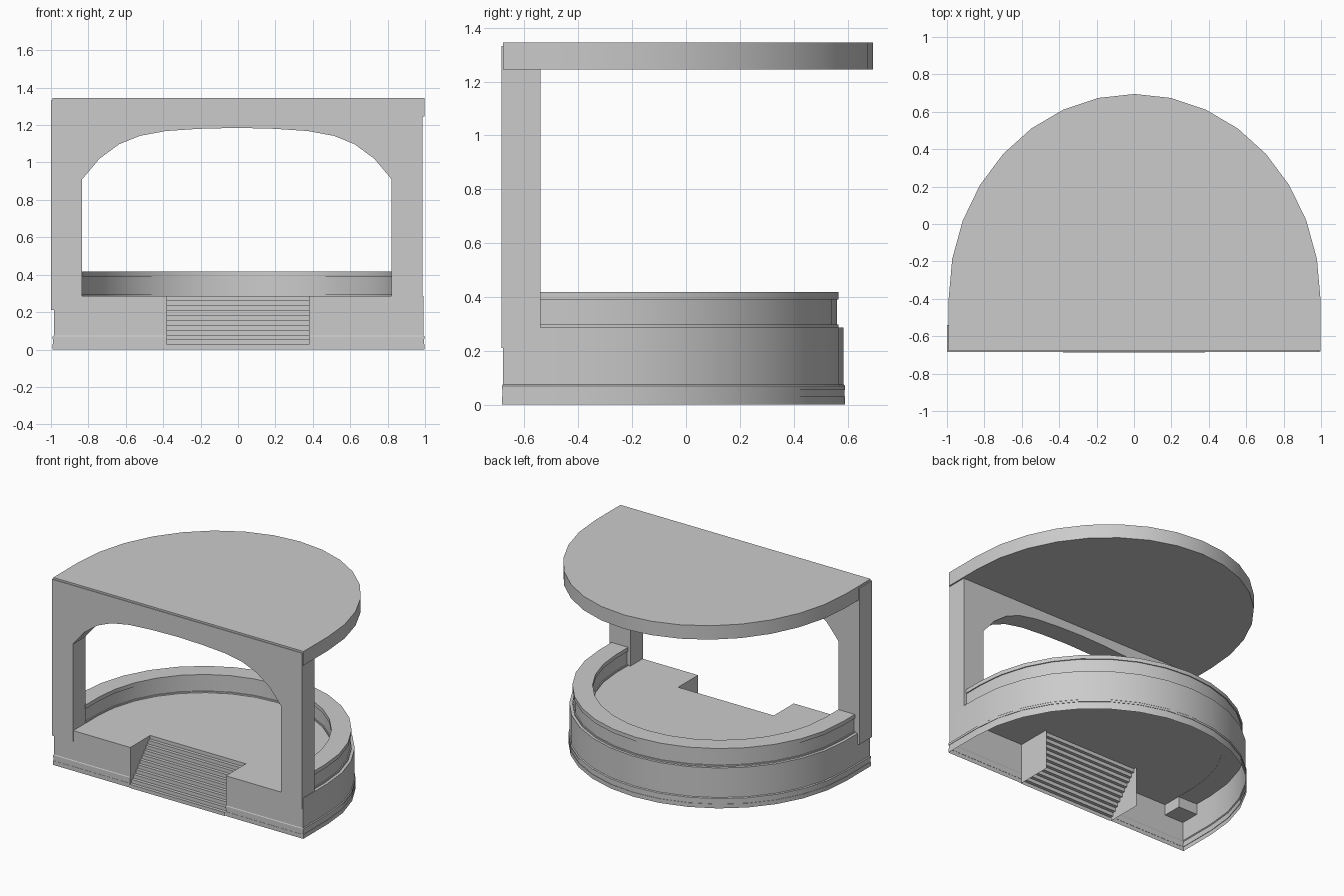
import bpy, bmesh, math

if "Cube" in bpy.data.objects:
    bpy.data.objects.remove(bpy.data.objects["Cube"])

CX = 0.003          # plan centre of the round parts
CY = -0.40          # where straight sides turn into the curved back
SEG = 16


def finish(name, bm, recalc=True):
    if recalc:
        bmesh.ops.recalc_face_normals(bm, faces=bm.faces)
    me = bpy.data.meshes.new(name)
    bm.to_mesh(me)
    bm.free()
    ob = bpy.data.objects.new(name, me)
    bpy.context.collection.objects.link(ob)
    bpy.ops.object.select_all(action='DESELECT')
    ob.select_set(True)
    bpy.context.view_layer.objects.active = ob
    bpy.ops.object.shade_smooth_by_angle(angle=math.radians(30))
    return ob


def d_path(a, b, front):
    """Half-ellipse with straight sides, from right front to left front."""
    arc = [(CX + a * math.cos(math.pi * i / SEG), CY + b * math.sin(math.pi * i / SEG))
           for i in range(SEG + 1)]
    return [(CX + a, front)] + arc + [(CX - a, front)]


def skin(bm, rings, closed_path=False, closed_profile=False):
    """Quads between consecutive rings of points."""
    vs = [[bm.verts.new(p) for p in r] for r in rings]
    n = len(rings[0])
    for k in range(len(vs) if closed_profile else len(vs) - 1):
        r, s = vs[k], vs[(k + 1) % len(vs)]
        for i in range(n if closed_path else n - 1):
            j = (i + 1) % n
            bm.faces.new((r[i], r[j], s[j], s[i]))
    return vs


def at_z(path, z):
    return [(x, y, z) for x, y in path]


# Roof slab
bm = bmesh.new()
outline = d_path(0.994, 1.095, -0.68)
vs = skin(bm, [at_z(outline, 1.245), at_z(outline, 1.345)], closed_path=True)
for ring in vs:
    bm.faces.new(ring)
finish("roof", bm)

# Stage base: open-bottomed shell with plinth mouldings and a stair notch
STAIR_W, STAIR_BACK, FLOOR = 0.38, -0.43, 0.287


def base_path(off):
    f = -0.68 - off * 0.5
    return ([(STAIR_W, STAIR_BACK), (STAIR_W, f)] + d_path(0.988 + off, 0.985 + off, f)
            + [(-STAIR_W, f), (-STAIR_W, STAIR_BACK)])


bm = bmesh.new()
profile = [(0.006, 0), (0.006, 0.03), (0.003, 0.03), (0.003, 0.055),
           (0.006, 0.055), (0.006, 0.07), (0, 0.075), (0, FLOOR)]
vs = skin(bm, [at_z(base_path(o), z) for o, z in profile])
bm.faces.new(vs[-1])
finish("stage_base", bm)

# Stairs: folded sheet of treads and risers
bm = bmesh.new()
STEPS, y0 = 11, -0.688
run, rise = (STAIR_BACK - y0) / STEPS, FLOOR / STEPS
pts = [(y0, 0)]
for i in range(STEPS):
    pts += [(y0 + i * run, (i + 1) * rise), (y0 + (i + 1) * run, (i + 1) * rise)]
skin(bm, [[(STAIR_W, y, z) for y, z in pts], [(-STAIR_W, y, z) for y, z in pts]])
finish("stairs", bm)

# Low curved parapet with cap and foot trims
bm = bmesh.new()
section = [(0.967, 0.285), (0.967, 0.297), (0.96, 0.297), (0.96, 0.39), (0.967, 0.39),
           (0.967, 0.418), (0.835, 0.418), (0.835, 0.39), (0.842, 0.39), (0.842, 0.297),
           (0.835, 0.297), (0.835, 0.285)]
vs = skin(bm, [at_z(d_path(r, r, -0.545), z) for r, z in section], closed_profile=True)
for end in (0, -1):
    bm.faces.new([ring[end] for ring in vs])
finish("parapet", bm)

# Front arch, its legs sunk slightly into the stage
half = [(0, 1.185), (0.2, 1.18), (0.38, 1.168), (0.52, 1.142), (0.63, 1.097),
        (0.735, 1.02), (0.827, 0.91), (0.827, 0.21), (0.993, 0.21), (0.993, 1.332)]
loop = half + [(-x, z) for x, z in reversed(half[1:])]
bm = bmesh.new()
vs = skin(bm, [[(x - 0.006, y, z) for x, z in loop] for y in (-0.685, -0.54)], closed_path=True)
for ring in vs:
    bm.faces.new(ring)
finish("front_arch", bm)
